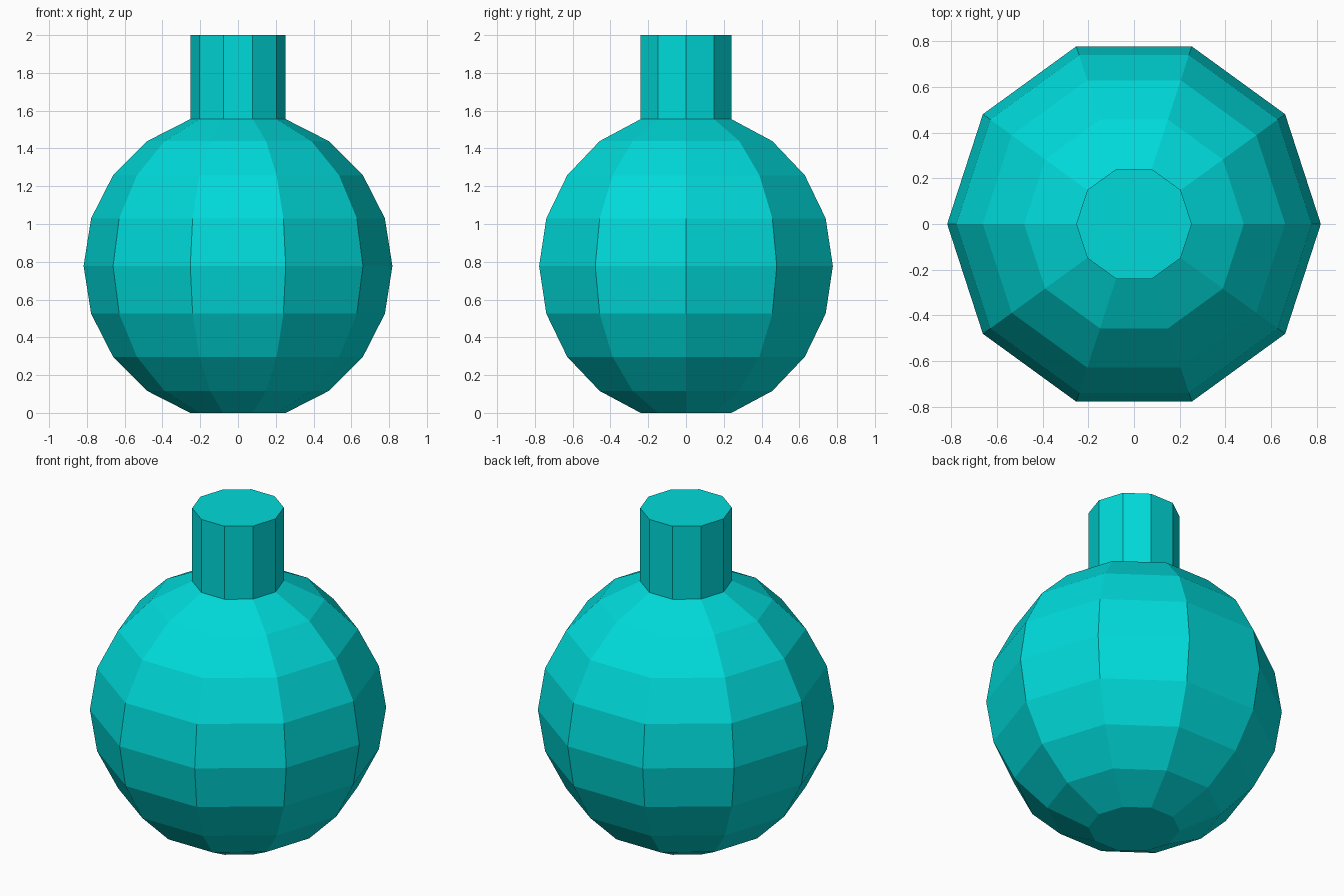
import bpy, bmesh
from math import sin, cos, pi

if "Cube" in bpy.data.objects:
    bpy.data.objects.remove(bpy.data.objects["Cube"])

SIDES = 10
R = 0.8175                       # sphere radius
CZ = R * cos(pi / SIDES)         # sphere centre: lowest ring rests on z = 0

mat = bpy.data.materials.new("cyan")
mat.diffuse_color = (0.0, 0.7, 0.7, 1)
mat.use_nodes = True
mat.node_tree.nodes["Principled BSDF"].inputs["Base Color"].default_value = mat.diffuse_color


def lathe(name, profile):
    """Flat-faced ten-sided solid from (radius, z) rings, capped at both ends."""
    bm = bmesh.new()
    rings = [[bm.verts.new((r * cos(2 * pi * i / SIDES), r * sin(2 * pi * i / SIDES), z))
              for i in range(SIDES)] for r, z in profile]
    for a, b in zip(rings, rings[1:]):
        for i in range(SIDES):
            j = (i + 1) % SIDES
            bm.faces.new((a[i], a[j], b[j], b[i]))
    bm.faces.new(rings[0][::-1])
    bm.faces.new(rings[-1])
    mesh = bpy.data.meshes.new(name)
    bm.to_mesh(mesh)
    bm.free()
    mesh.materials.append(mat)
    obj = bpy.data.objects.new(name, mesh)
    bpy.context.collection.objects.link(obj)
    return obj


# Round body: sphere rings every 18 degrees, with flattened poles
lathe("round_body", [(R * sin(pi * k / SIDES), CZ - R * cos(pi * k / SIDES))
                     for k in range(1, SIDES)])

# Neck: ten-sided column rising from the top ring
neck_r = R * sin(pi / SIDES)
lathe("neck", [(neck_r, 2 * CZ), (neck_r, 2.0)])
